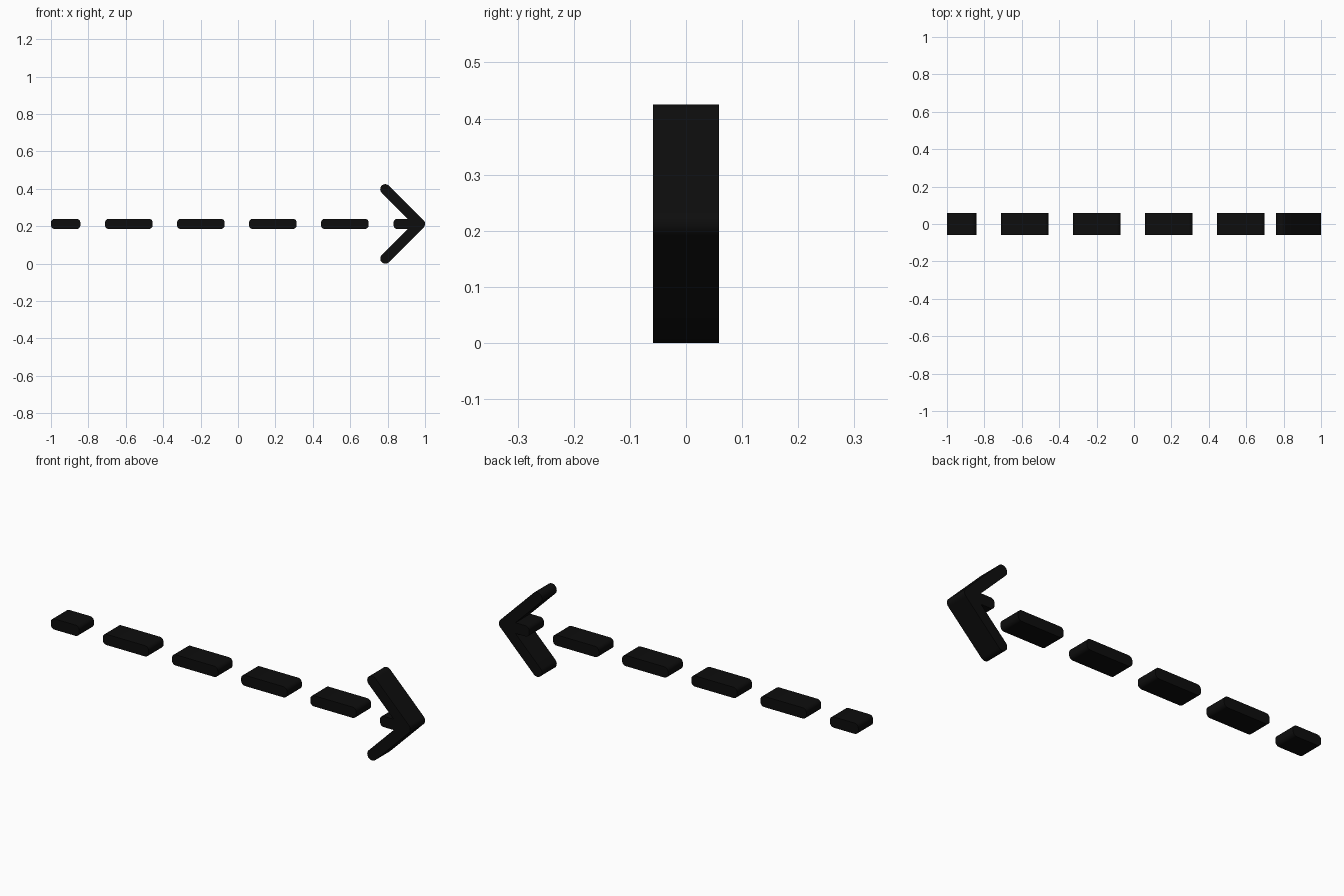
import bpy, bmesh
from math import radians, cos, sin, sqrt

if "Cube" in bpy.data.objects:
    bpy.data.objects.remove(bpy.data.objects["Cube"])

MID = 0.2125      # height of the arrow axis
R = 0.027         # half stroke width
CORNER = 0.02     # dash corner radius
DEPTH = 0.059     # half depth along y

black = bpy.data.materials.new("black")
black.diffuse_color = (0.004, 0.004, 0.004, 1)
black.use_nodes = True
black.node_tree.nodes["Principled BSDF"].inputs["Base Color"].default_value = black.diffuse_color


def arc(cx, cz, r, a0, a1, n=8):
    return [(cx + r * cos(radians(a0 + (a1 - a0) * i / n)),
             cz + r * sin(radians(a0 + (a1 - a0) * i / n))) for i in range(n + 1)]


def slab(name, half):
    """Mirror the upper half outline about the axis and extrude it along y."""
    lower = [(x, -z) for x, z in reversed(half) if abs(z) > 1e-5]
    bm = bmesh.new()
    verts = [bm.verts.new((x, -DEPTH, MID + z)) for x, z in half + lower]
    face = bm.faces.new(verts)
    ext = bmesh.ops.extrude_face_region(bm, geom=[face])
    moved = [v for v in ext["geom"] if isinstance(v, bmesh.types.BMVert)]
    bmesh.ops.translate(bm, verts=moved, vec=(0, 2 * DEPTH, 0))
    bmesh.ops.recalc_face_normals(bm, faces=bm.faces)
    caps = [f for f in bm.faces if len(f.verts) > 4]
    bmesh.ops.triangulate(bm, faces=caps)
    mesh = bpy.data.meshes.new(name)
    bm.to_mesh(mesh)
    bm.free()
    mesh.materials.append(black)
    obj = bpy.data.objects.new(name, mesh)
    bpy.context.collection.objects.link(obj)
    bpy.ops.object.select_all(action='DESELECT')
    obj.select_set(True)
    bpy.context.view_layer.objects.active = obj
    bpy.ops.object.shade_smooth_by_angle(angle=radians(30))


def left_corner(x):
    return arc(x + CORNER, R - CORNER, CORNER, 180, 90)


# Shaft dashes: a short tail dash, then four evenly spaced ones
dashes = [(-1.0, -0.843)] + [(-0.711 + 0.385 * i, -0.456 + 0.385 * i) for i in range(4)]
for i, (x0, x1) in enumerate(dashes):
    slab(f"dash_{i + 1}", left_corner(x0) + arc(x1 - CORNER, R - CORNER, CORNER, 90, 0))

# Arrowhead: 45 degree chevron with round ends, joined to the last dash stub
tip = 1 - R
arm = MID - R
head = left_corner(0.832)
head.append((tip - R * sqrt(2) - R, R))
head += arc(tip - arm, arm, R, 225, 45, 16)
head += arc(tip, 0, R, 45, 0)
slab("arrowhead", head)
